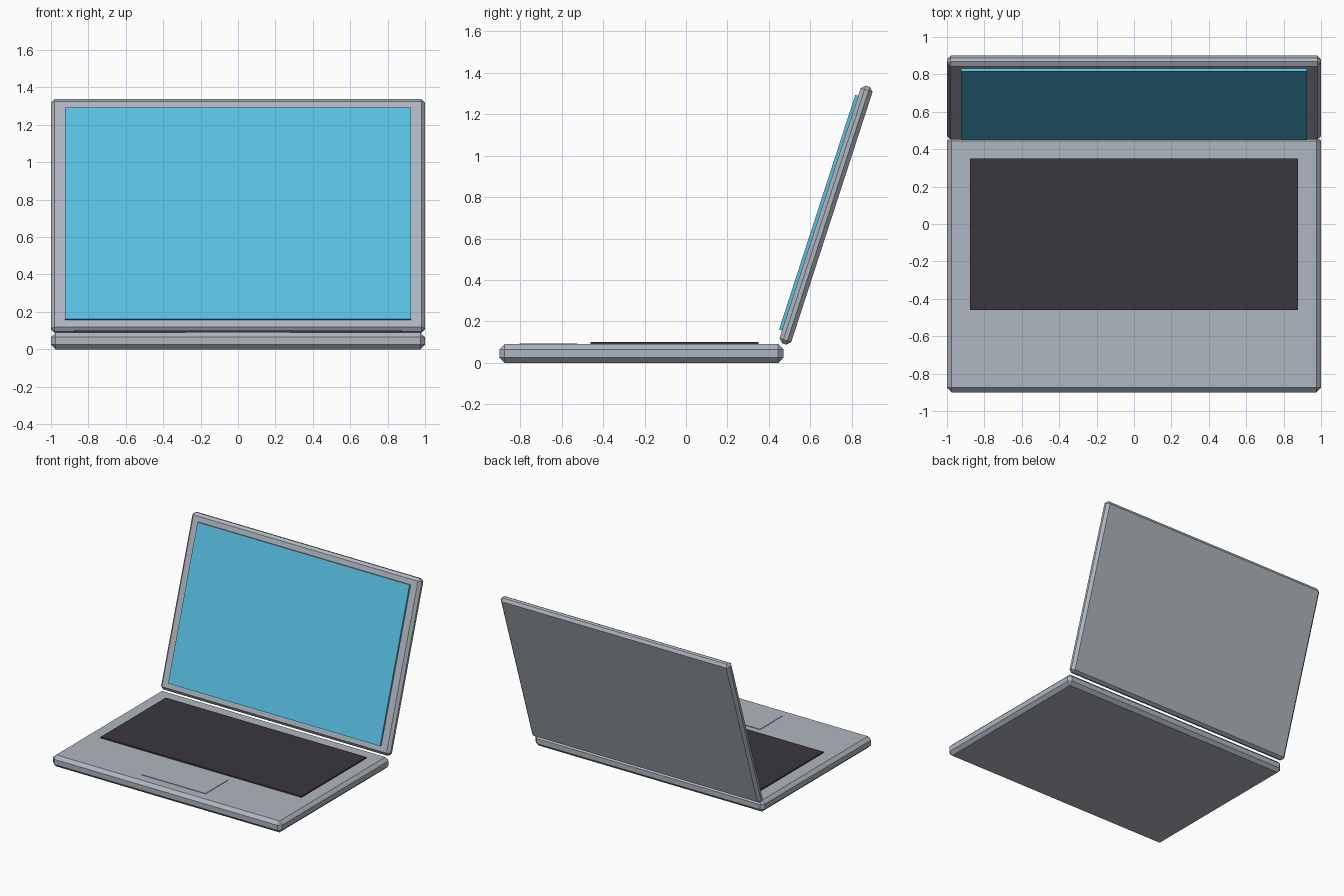
import bpy
from math import radians
from mathutils import Matrix, Vector

default = bpy.data.objects.get("Cube")
if default:
    bpy.data.objects.remove(default, do_unlink=True)


def material(name, rgb):
    mat = bpy.data.materials.new(name)
    mat.use_nodes = True
    color = (*rgb, 1.0)
    mat.diffuse_color = color
    mat.node_tree.nodes["Principled BSDF"].inputs["Base Color"].default_value = color
    return mat


def box(name, low, high, mat, bevel=0.0, frame=Matrix()):
    """Box between two corners of a local frame, with optional chamfered edges."""
    low, high = Vector(low), Vector(high)
    bpy.ops.mesh.primitive_cube_add(size=1)
    obj = bpy.context.object
    obj.name = name
    obj.data.transform(Matrix.Translation((low + high) / 2) @ Matrix.Diagonal((*(high - low), 1)))
    obj.matrix_world = frame
    obj.data.materials.append(mat)
    if bevel:
        mod = obj.modifiers.new("chamfer", "BEVEL")
        mod.width = bevel
        mod.segments = 1
    return obj


silver = material("silver grey", (0.43, 0.47, 0.52))
charcoal = material("charcoal", (0.042, 0.038, 0.046))
sky_blue = material("screen blue", (0.10, 0.53, 0.78))

# Lower body with keyboard and trackpad
box("base", (-1, -0.90, 0), (1, 0.47, 0.09), silver, 0.025)
box("keyboard", (-0.876, -0.46, 0.085), (0.876, 0.35, 0.10), charcoal)
box("trackpad", (-0.28, -0.803, 0.085), (0.28, -0.523, 0.094), silver)

# Lid and display share one frame, leaning backwards
lean = Matrix.Translation((0, 0.6756, 0.713)) @ Matrix.Rotation(radians(-18), 4, "X")
box("lid", (-1, -0.03, -0.654), (1, 0.03, 0.654), silver, 0.02, lean)
box("screen", (-0.925, -0.045, -0.595), (0.925, -0.025, 0.595), sky_blue, 0, lean)
